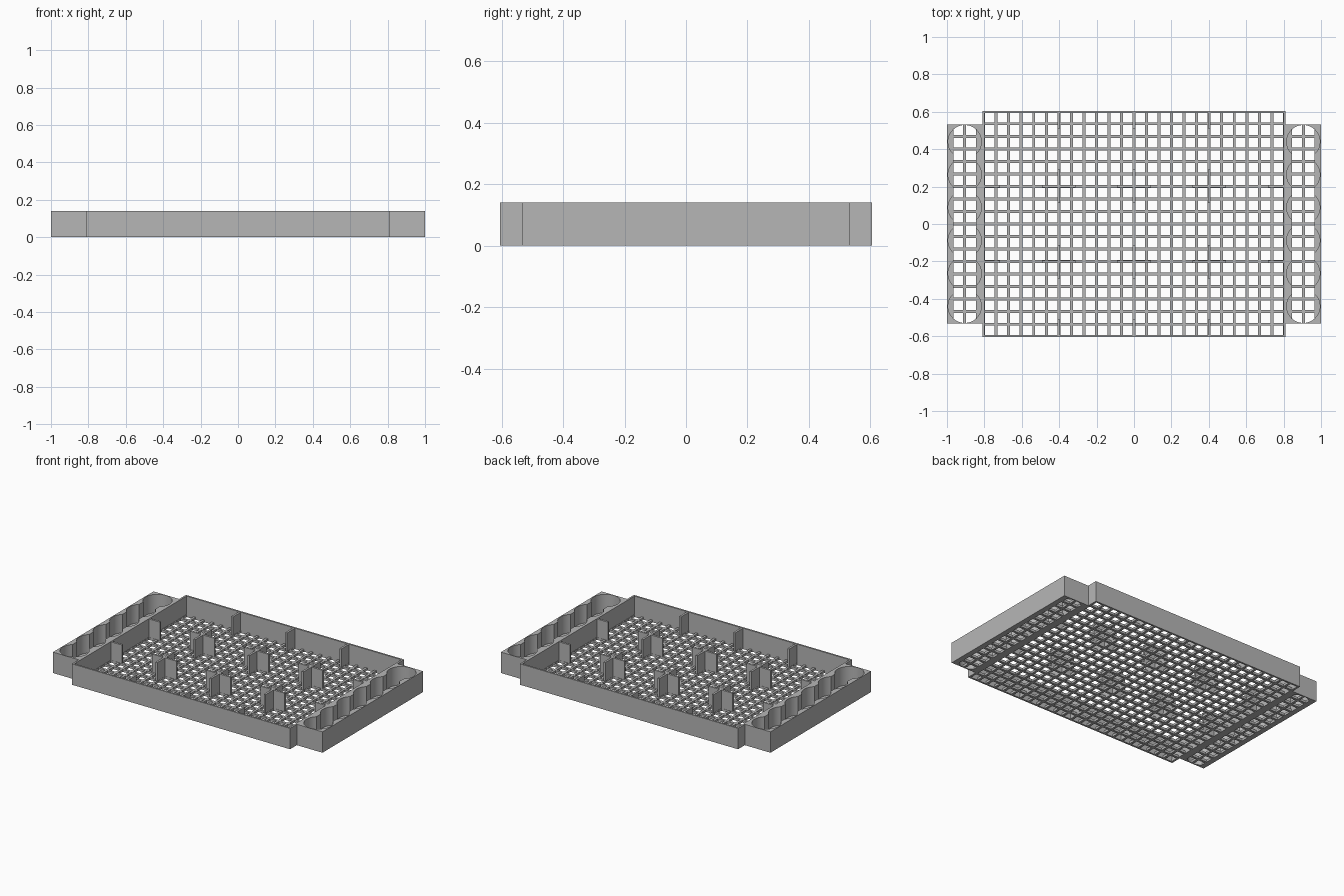
import bpy
import bmesh
from math import acos, cos, sin, pi

if "Cube" in bpy.data.objects:
    bpy.data.objects.remove(bpy.data.objects["Cube"])

HEIGHT, FLOOR = 0.14, 0.016
PITCH, BAR = 0.067, 0.016
HALF_X, HALF_Y, WALL = 0.81, 0.605, 0.012
SIDE_X, SIDE_HALF_X, SIDE_HALF_Y = 0.905, 0.095, 0.533
RADIUS, NECK, SPACING, POCKETS = 0.089, 0.06, 0.176, 6

grey = bpy.data.materials.new("plain grey")
grey.use_nodes = True
colour = (0.47, 0.47, 0.47, 1)
grey.diffuse_color = colour
grey.node_tree.nodes["Principled BSDF"].inputs["Base Color"].default_value = colour


def add_object(name, bm):
    bmesh.ops.recalc_face_normals(bm, faces=bm.faces)
    mesh = bpy.data.meshes.new(name)
    bm.to_mesh(mesh)
    bm.free()
    mesh.materials.append(grey)
    obj = bpy.data.objects.new(name, mesh)
    bpy.context.collection.objects.link(obj)
    return obj


def extrude_up(bm, height):
    top = bmesh.ops.extrude_face_region(bm, geom=bm.faces[:])["geom"]
    verts = [g for g in top if isinstance(g, bmesh.types.BMVert)]
    bmesh.ops.translate(bm, verts=verts, vec=(0, 0, height))


def bar_edges(half, cells):
    """Edges of evenly spaced bars, with the outer bars reaching the border."""
    edges = []
    for i in range(cells + 1):
        middle = (i - cells / 2) * PITCH
        edges += [middle - BAR / 2, middle + BAR / 2]
    edges[0], edges[-1] = -half, half
    return edges


def lattice(name, x_mid, half_x, half_y, columns, rows):
    xs, ys = bar_edges(half_x, columns), bar_edges(half_y, rows)
    bm = bmesh.new()
    grid = [[bm.verts.new((x_mid + x, y, 0)) for y in ys] for x in xs]
    for i in range(len(xs) - 1):
        for j in range(len(ys) - 1):
            if i % 2 and j % 2:
                continue  # open cell
            bm.faces.new((grid[i][j], grid[i + 1][j],
                          grid[i + 1][j + 1], grid[i][j + 1]))
    extrude_up(bm, FLOOR)
    return add_object(name, bm)


def rectangle(hx, hy):
    return [(-hx, -hy), (hx, -hy), (hx, hy), (-hx, hy)]


def hollow_prism(name, x_mid, outer, inner):
    """Upright walls between two outlines, standing on the floor's underside."""
    bm = bmesh.new()
    edges = []
    for loop in (outer, inner):
        vs = [bm.verts.new((x_mid + x, y, 0)) for x, y in loop]
        edges += [bm.edges.new((a, b)) for a, b in zip(vs, vs[1:] + vs[:1])]
    bmesh.ops.triangle_fill(bm, edges=edges, use_beauty=True)
    extrude_up(bm, HEIGHT)
    return add_object(name, bm)


def plates(name, boxes):
    """Thin upright plates given as (x, y, size x, size y)."""
    bm = bmesh.new()
    for x, y, sx, sy in boxes:
        vs = bmesh.ops.create_cube(bm, size=1)["verts"]
        bmesh.ops.scale(bm, verts=vs, vec=(sx, sy, HEIGHT - 0.002))
        bmesh.ops.translate(bm, verts=vs, vec=(x, y, HEIGHT / 2))
    return add_object(name, bm)


def scalloped_outline():
    """Row of round pockets joined by narrow necks."""
    a = acos(NECK / RADIUS)
    right = []
    for i in range(POCKETS):
        start = -pi / 2 if i == 0 else -a
        end = pi / 2 if i == POCKETS - 1 else a
        mid_y = (i - (POCKETS - 1) / 2) * SPACING
        for k in range(17):
            t = start + (end - start) * k / 16
            right.append((RADIUS * cos(t), mid_y + RADIUS * sin(t)))
    left = [(-x, y) for x, y in reversed(right)]
    return right + left[1:-1]


# Main tray
lattice("tray_floor", 0, HALF_X, HALF_Y, 24, 18)
hollow_prism("tray_wall", 0, rectangle(HALF_X, HALF_Y),
             rectangle(HALF_X - WALL, HALF_Y - WALL))

# Side holders with round pockets
for side, label in ((1, "left"), (-1, "right")):
    lattice(label + "_holder_floor", side * SIDE_X, SIDE_HALF_X, SIDE_HALF_Y, 2, 15 + 1)
    holder = hollow_prism(label + "_holder", side * SIDE_X,
                          rectangle(SIDE_HALF_X, SIDE_HALF_Y), scalloped_outline())
    bpy.ops.object.select_all(action="DESELECT")
    holder.select_set(True)
    bpy.context.view_layer.objects.active = holder
    bpy.ops.object.shade_smooth_by_angle(angle=pi / 6)

# Divider crosses and wall tabs
ARM, THICK = 0.09, 0.014
columns, rows = [-6 * PITCH, 0, 6 * PITCH], [-3 * PITCH, 3 * PITCH]
for i, x in enumerate(columns):
    for j, y in enumerate(rows):
        plates(f"divider_cross_{i}_{j}", [(x, y, 2 * ARM, THICK), (x, y, THICK, 2 * ARM)])
plates("long_wall_tabs", [(x, s * (HALF_Y - ARM / 2 - 0.004), THICK, ARM)
                          for x in columns for s in (-1, 1)])
plates("short_wall_tabs", [(s * (HALF_X - ARM / 2 - 0.004), y, ARM, THICK)
                           for y in rows for s in (-1, 1)])
